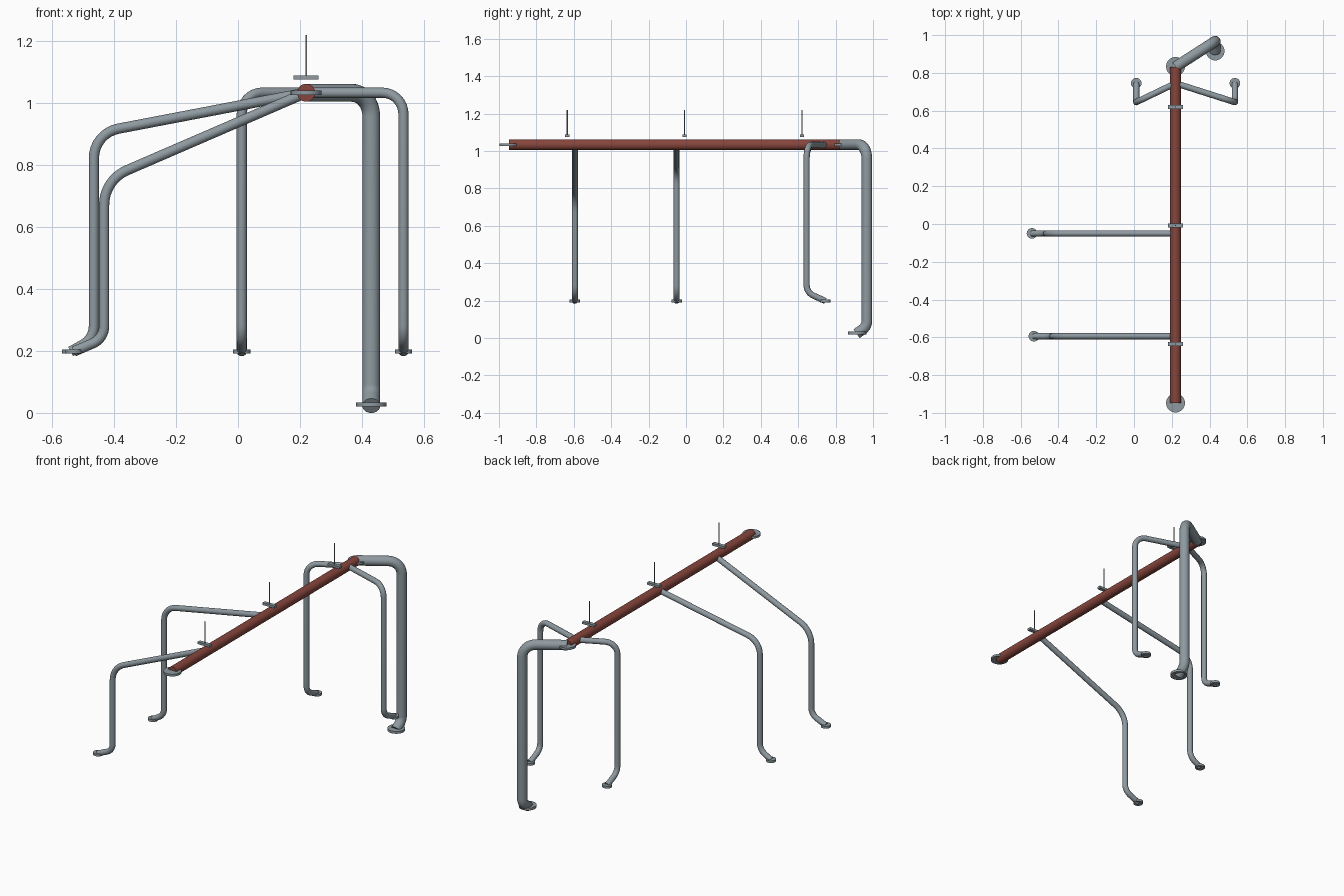
import bpy
import math
from mathutils import Vector

if "Cube" in bpy.data.objects:
    bpy.data.objects.remove(bpy.data.objects["Cube"])


def material(name, rgb):
    m = bpy.data.materials.new(name)
    m.diffuse_color = (*rgb, 1)
    m.use_nodes = True
    m.node_tree.nodes["Principled BSDF"].inputs["Base Color"].default_value = m.diffuse_color
    return m


STEEL = material("steel_grey", (0.27, 0.32, 0.35))
RED = material("oxide_red", (0.24, 0.06, 0.045))


def finish(obj, name, mat):
    obj.name = name
    obj.data.materials.clear()
    obj.data.materials.append(mat)
    bpy.ops.object.shade_smooth_by_angle(angle=math.radians(40))
    return obj


def fillet(points, cuts, steps=8):
    """Round each inner corner with an arc-like curve of given tangent length."""
    pts = [Vector(p) for p in points]
    out = [pts[0]]
    for i, cut in enumerate(cuts, 1):
        p = pts[i]
        u = (pts[i - 1] - p).normalized()
        v = (pts[i + 1] - p).normalized()
        half = u.angle(v) / 2
        radius = cut * math.tan(half)
        axis = (u + v).normalized()
        centre = p + axis * (cut / math.cos(half))
        side = (v - u).normalized()
        sweep = math.pi / 2 - half
        for k in range(steps + 1):
            a = -sweep + 2 * sweep * k / steps
            out.append(centre + radius * (side * math.sin(a) - axis * math.cos(a)))
    out.append(pts[-1])
    return out


def pipe(name, points, cuts, radius):
    path = fillet(points, cuts)
    cu = bpy.data.curves.new(name, 'CURVE')
    cu.dimensions = '3D'
    cu.bevel_depth = radius
    cu.bevel_resolution = 6
    cu.use_fill_caps = True
    sp = cu.splines.new('POLY')
    sp.points.add(len(path) - 1)
    for q, p in zip(sp.points, path):
        q.co = (*p, 1)
    obj = bpy.data.objects.new(name, cu)
    bpy.context.collection.objects.link(obj)
    bpy.ops.object.select_all(action='DESELECT')
    obj.select_set(True)
    bpy.context.view_layer.objects.active = obj
    bpy.ops.object.convert(target='MESH')
    return finish(bpy.context.object, name, STEEL)


def cylinder(name, loc, radius, depth, mat=STEEL, rot=(0, 0, 0), sides=32):
    bpy.ops.mesh.primitive_cylinder_add(vertices=sides, radius=radius, depth=depth,
                                        location=loc, rotation=rot)
    return finish(bpy.context.object, name, mat)


HX, HZ = 0.22, 1.033          # header axis
BIG, SMALL = 0.029, 0.0165    # pipe radii

# Header pipe with a flat disc at each end
cylinder("header_pipe", (HX, -0.058, HZ), BIG, 1.778, RED, (math.pi / 2, 0, 0))
cylinder("header_front_disc", (HX, -0.948, HZ), 0.05, 0.013)
cylinder("header_rear_disc", (HX, 0.834, HZ), 0.05, 0.013)

# Large riser pipe
pipe("riser_pipe", [(HX, 0.832, HZ), (0.43, 0.967, HZ), (0.43, 0.967, 0.062),
                    (0.43, 0.912, 0.023)], [0.075, 0.03], BIG)
cylinder("riser_flange", (0.43, 0.915, 0.027), 0.049, 0.014)

# Side branches sloping down to the left
for name, y, x, corner_z, foot_x, cut in (("front_branch", -0.594, -0.432, 0.751, -0.53, 0.08),
                                          ("middle_branch", -0.05, -0.465, 0.902, -0.54, 0.08)):
    pipe(name, [(HX, y, HZ), (x, y, corner_z), (x, y, 0.24), (foot_x, y, 0.198)],
         [cut, 0.04], SMALL)
    cylinder(name + "_flange", (foot_x, y, 0.198), 0.028, 0.014)

# Rear pair of branches
for name, x in (("rear_left_branch", 0.012), ("rear_right_branch", 0.534)):
    pipe(name, [(HX, 0.745, HZ), (x, 0.645, HZ), (x, 0.645, 0.243), (x, 0.745, 0.198)],
         [0.07, 0.04], SMALL)
    cylinder(name + "_flange", (x, 0.745, 0.198), 0.028, 0.014)

# Hanger plates and rods
for i, y in enumerate((-0.635, -0.008, 0.62), 1):
    bpy.ops.mesh.primitive_cube_add(size=1, location=(HX, y, 1.082))
    plate = bpy.context.object
    plate.scale = (0.081, 0.022, 0.014)
    bpy.ops.object.transform_apply(location=False, rotation=False, scale=True)
    finish(plate, f"hanger_plate_{i}", STEEL)
    cylinder(f"hanger_rod_{i}", (HX, y, 1.15), 0.003, 0.14, sides=12)
